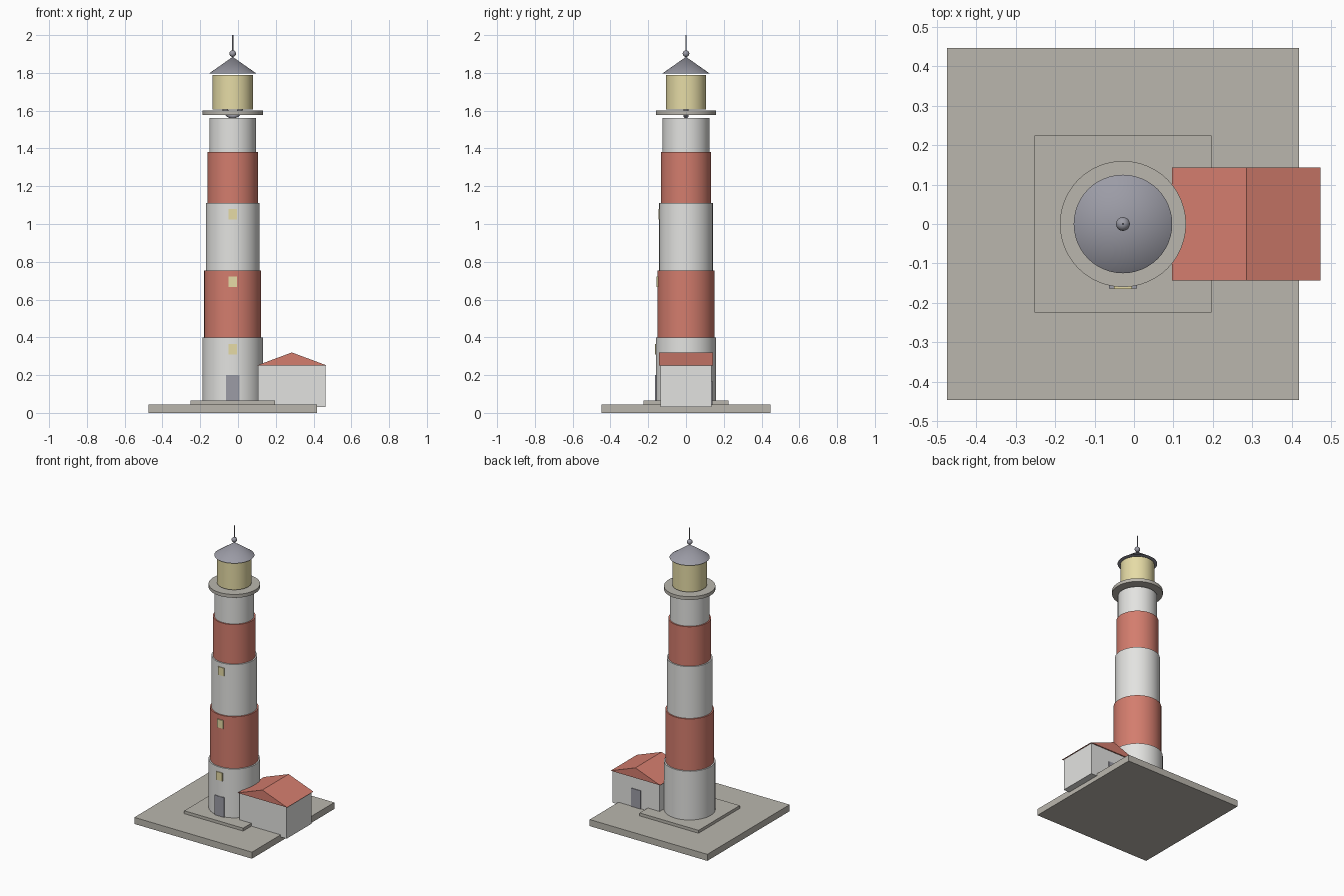
import bpy
import bmesh
import math
from mathutils import Matrix, Vector

old = bpy.data.objects.get("Cube")
if old:
    bpy.data.objects.remove(old, do_unlink=True)


def srgb(*rgb):
    return tuple(c / 12.92 if c < 0.04 else ((c + 0.055) / 1.055) ** 2.4 for c in rgb) + (1.0,)


def material(name, colour):
    m = bpy.data.materials.new(name)
    m.use_nodes = True
    m.diffuse_color = colour
    m.node_tree.nodes["Principled BSDF"].inputs["Base Color"].default_value = colour
    return m


white = material("white_paint", srgb(0.89, 0.89, 0.88))
red = material("brick_red", srgb(0.83, 0.49, 0.43))
stone = material("stone", srgb(0.73, 0.715, 0.68))
glow = material("pale_yellow", srgb(0.90, 0.86, 0.65))
slate = material("slate_grey", srgb(0.61, 0.61, 0.65))

TOWER_X = -0.028
HOUSE_X = 0.285


def finish(name, bm, mat, smooth=False):
    bmesh.ops.recalc_face_normals(bm, faces=bm.faces)
    mesh = bpy.data.meshes.new(name)
    bm.to_mesh(mesh)
    bm.free()
    mesh.materials.append(mat)
    obj = bpy.data.objects.new(name, mesh)
    bpy.context.collection.objects.link(obj)
    if smooth:
        bpy.ops.object.select_all(action='DESELECT')
        obj.select_set(True)
        bpy.context.view_layer.objects.active = obj
        bpy.ops.object.shade_smooth_by_angle(angle=math.radians(35))
    return obj


def box(name, mat, x, y, z):
    """Box from (low, high) pairs on each axis."""
    bm = bmesh.new()
    bmesh.ops.create_cube(bm, size=1)
    for v in bm.verts:
        v.co = Vector([(lo + hi) / 2 + c * (hi - lo) for c, (lo, hi) in zip(v.co, (x, y, z))])
    return finish(name, bm, mat)


def drum(name, mat, z0, z1, r0, r1=None, sides=48):
    """Upright cylinder or cone on the tower axis."""
    bm = bmesh.new()
    bmesh.ops.create_cone(bm, cap_ends=True, segments=sides, radius1=r0,
                          radius2=r0 if r1 is None else r1, depth=z1 - z0,
                          matrix=Matrix.Translation((TOWER_X, 0, (z0 + z1) / 2)))
    return finish(name, bm, mat, True)


def around(centre, half):
    return (centre - half, centre + half)


# Ground slab and plinth
box("ground_slab", stone, around(TOWER_X, 0.447), around(0, 0.447), (0, 0.045))
box("plinth", stone, around(TOWER_X, 0.224), around(0, 0.224), (0.045, 0.065))

# Tower bands, stepping inwards
radii = [0.160, 0.151, 0.142, 0.133, 0.124]
levels = [0.065, 0.40, 0.755, 1.11, 1.38, 1.56]
for i, r in enumerate(radii):
    drum(f"tower_band_{i + 1}", red if i % 2 else white, levels[i], levels[i + 1], r)

# Windows and door on the front
for i, z in enumerate((0.338, 0.695, 1.052)):
    box(f"window_{i + 1}", glow, around(TOWER_X, 0.023), around(-radii[i], 0.0045), around(z, 0.028))
box("tower_door", slate, around(TOWER_X, 0.036), around(-0.1585, 0.0048), (0.065, 0.20))

# Balcony, lantern room and roof
drum("balcony", stone, 1.577, 1.60, 0.160)
drum("lantern_room", glow, 1.607, 1.79, 0.107)
drum("lantern_roof", slate, 1.797, 1.885, 0.125, 0)

# Lamp ring, upright below the lantern room
bpy.ops.mesh.primitive_torus_add(major_segments=32, minor_segments=12, major_radius=0.04,
                                 minor_radius=0.014, location=(TOWER_X, 0, 1.613),
                                 rotation=(math.pi / 2, 0, 0))
ring = bpy.context.object
ring.name = "lamp_ring"
ring.data.materials.append(slate)
bpy.ops.object.shade_smooth_by_angle(angle=math.radians(60))

# Ball and rod on the roof
bm = bmesh.new()
bmesh.ops.create_uvsphere(bm, u_segments=24, v_segments=12, radius=0.0175,
                          matrix=Matrix.Translation((TOWER_X, 0, 1.902)))
finish("roof_ball", bm, slate, True)
drum("lightning_rod", slate, 1.88, 2.0, 0.003, sides=12)

# Side house with a gabled roof
box("house_walls", white, around(HOUSE_X, 0.179), around(0, 0.135), (0.03, 0.25))
box("house_door", slate, around(HOUSE_X, 0.036), around(0.1355, 0.004), (0.03, 0.17))
bm = bmesh.new()
gable = [(HOUSE_X - 0.188, 0.25), (HOUSE_X + 0.188, 0.25), (HOUSE_X, 0.32)]
face = bm.faces.new([bm.verts.new((x, -0.143, z)) for x, z in gable])
extruded = bmesh.ops.extrude_face_region(bm, geom=[face])["geom"]
bmesh.ops.translate(bm, vec=(0, 0.286, 0),
                    verts=[g for g in extruded if isinstance(g, bmesh.types.BMVert)])
if len(bm.faces) == 4:
    bmesh.ops.holes_fill(bm, edges=bm.edges)
finish("house_roof", bm, red)
